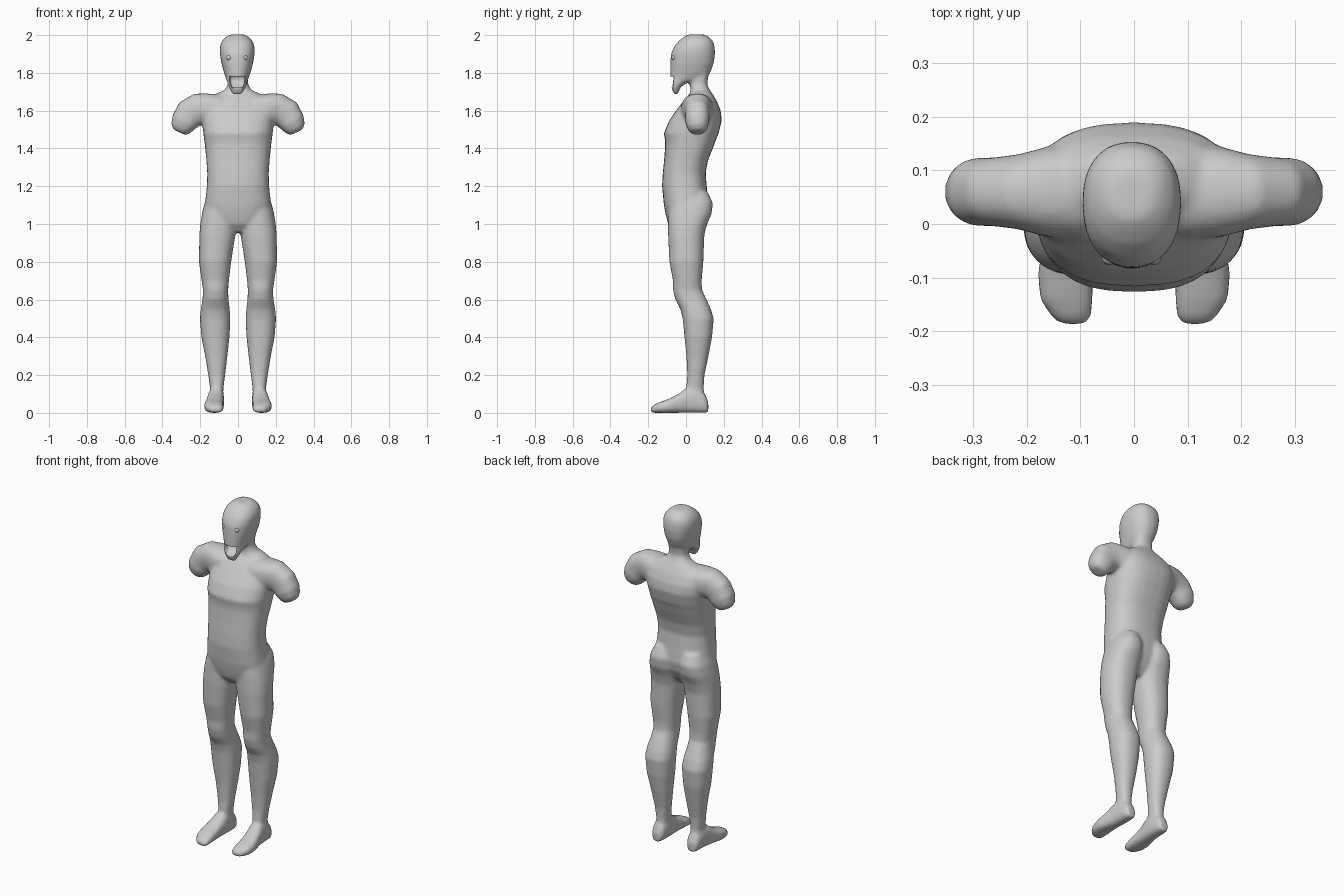
import bpy, bmesh, math
from mathutils import Vector

N = 28


def loft(bm, rings, p=2.3):
    """Closed skin through superellipse rings given as (centre, half-axis U, half-axis V)."""
    loops = []
    for c, u, v in rings:
        c, u, v = Vector(c), Vector(u), Vector(v)
        loop = []
        for i in range(N):
            a = 2 * math.pi * i / N
            ca, sa = math.cos(a), math.sin(a)
            k = math.copysign(abs(ca) ** (2 / p), ca)
            m = math.copysign(abs(sa) ** (2 / p), sa)
            loop.append(bm.verts.new(c + u * k + v * m))
        loops.append(loop)
    faces = [bm.faces.new(loops[0]), bm.faces.new(loops[-1])]
    for a, b in zip(loops, loops[1:]):
        for i in range(N):
            j = (i + 1) % N
            faces.append(bm.faces.new((a[i], a[j], b[j], b[i])))
    bmesh.ops.recalc_face_normals(bm, faces=faces)


def level(z, x0, x1, y0, y1):
    """Horizontal ring from its x and y limits."""
    return ((x0 + x1) / 2, (y0 + y1) / 2, z), ((x1 - x0) / 2, 0, 0), (0, (y1 - y0) / 2, 0)


def make(name, bm):
    me = bpy.data.meshes.new(name)
    bm.to_mesh(me)
    bm.free()
    for f in me.polygons:
        f.use_smooth = True
    ob = bpy.data.objects.new(name, me)
    bpy.context.collection.objects.link(ob)
    return ob


bm = bmesh.new()

# torso and neck: z, half width, front y, back y
torso = [(0.955, .04, -.06, .05), (1.0, .11, -.095, .085), (1.05, .16, -.108, .11),
         (1.1, .176, -.117, .12), (1.2, .165, -.127, .11), (1.27, .163, -.123, .104),
         (1.34, .168, -.116, .118), (1.42, .176, -.11, .15), (1.45, .18, -.112, .16),
         (1.48, .184, -.118, .173), (1.55, .19, -.088, .19), (1.6, .19, -.053, .184),
         (1.65, .17, -.015, .164), (1.69, .115, .02, .14), (1.71, .07, .025, .125),
         (1.74, .053, .02, .112), (1.78, .053, .02, .118), (1.83, .055, .02, .13)]
loft(bm, [level(z, -w, w, f, b) for z, w, f, b in torso], 2.5)

# head, with the long open jaw at the bottom
head = [(1.685, .025, -.064, -.042), (1.72, .044, -.076, -.032), (1.745, .052, -.082, .0),
        (1.77, .06, -.084, .09), (1.8, .07, -.084, .128), (1.85, .084, -.083, .147),
        (1.9, .092, -.08, .154), (1.94, .092, -.063, .152), (1.97, .081, -.038, .142),
        (1.99, .062, -.012, .122), (2.003, .04, .01, .1)]
loft(bm, [level(z, -w - .004, w - .004, f, b) for z, w, f, b in head])

# leg: z, inner x, outer x, front y, back y
leg = [(1.17, .03, .15, -.06, .115), (1.11, .012, .178, -.09, .143), (1.05, .008, .192, -.095, .135),
       (1.0, .008, .2, -.095, .112), (.94, .014, .205, -.095, .097), (.8, .036, .207, -.088, .092),
       (.7, .048, .193, -.069, .083), (.65, .052, .185, -.069, .085), (.6, .05, .188, -.057, .11),
       (.55, .044, .197, -.03, .132), (.5, .04, .202, -.018, .147), (.4, .045, .194, -.008, .138),
       (.3, .056, .174, .002, .119), (.2, .068, .158, .007, .098), (.13, .077, .148, .0, .094),
       (.06, .08, .15, -.01, .1)]
# foot: y, centre x, half width, top z
foot = [(.118, .115, .025, .06), (.1, .115, .037, .1), (.05, .115, .042, .13), (0, .118, .044, .13),
        (-.04, .123, .046, .1), (-.09, .128, .052, .075), (-.14, .126, .05, .057),
        (-.17, .118, .039, .043), (-.188, .112, .025, .03)]
# cut-off upper arm: x, z, tilt in degrees, radius across, radius in y
arm = [(.09, 1.6, 0, .085, .09), (.16, 1.606, 2, .085, .085), (.215, 1.608, 12, .084, .07),
       (.26, 1.58, 38, .082, .064), (.287, 1.54, 58, .07, .064), (.303, 1.505, 64, .056, .052),
       (.31, 1.485, 66, .035, .035)]
for s in (-1, 1):
    loft(bm, [level(z, s * a, s * b, f, k) for z, a, b, f, k in leg])
    loft(bm, [((s * x, y, t / 2), (w, 0, 0), (0, 0, t / 2)) for y, x, w, t in foot], 2.6)
    loft(bm, [((s * x, .06, z),
               (s * r * math.sin(math.radians(t)), 0, r * math.cos(math.radians(t))),
               (0, ry, 0)) for x, z, t, r, ry in arm])
body = make("body", bm)

# mouth cutter
bm = bmesh.new()
loft(bm, [level(1.722, -.032, .024, -.16, -.046), level(1.745, -.042, .034, -.16, -.03),
          level(1.782, -.046, .038, -.16, -.01)], 6)
cutter = make("mouth_cutter", bm)
cutter.hide_render = True
cutter.hide_viewport = True

# fuse the body parts into one smooth skin, then open the mouth
m = body.modifiers.new("fuse", 'REMESH')
m.mode = 'VOXEL'
m.voxel_size = 0.009
m.use_smooth_shade = True
m = body.modifiers.new("soften", 'SMOOTH')
m.factor = 0.5
m.iterations = 8
m = body.modifiers.new("mouth", 'BOOLEAN')
m.operation = 'DIFFERENCE'
m.solver = 'EXACT'
m.object = cutter

# eyes
for side, x in (("right", -.046), ("left", .037)):
    bm = bmesh.new()
    bmesh.ops.create_uvsphere(bm, u_segments=16, v_segments=10, radius=.014)
    bmesh.ops.translate(bm, verts=bm.verts, vec=(x, -.062, 1.88))
    make(side + "_eye", bm)
